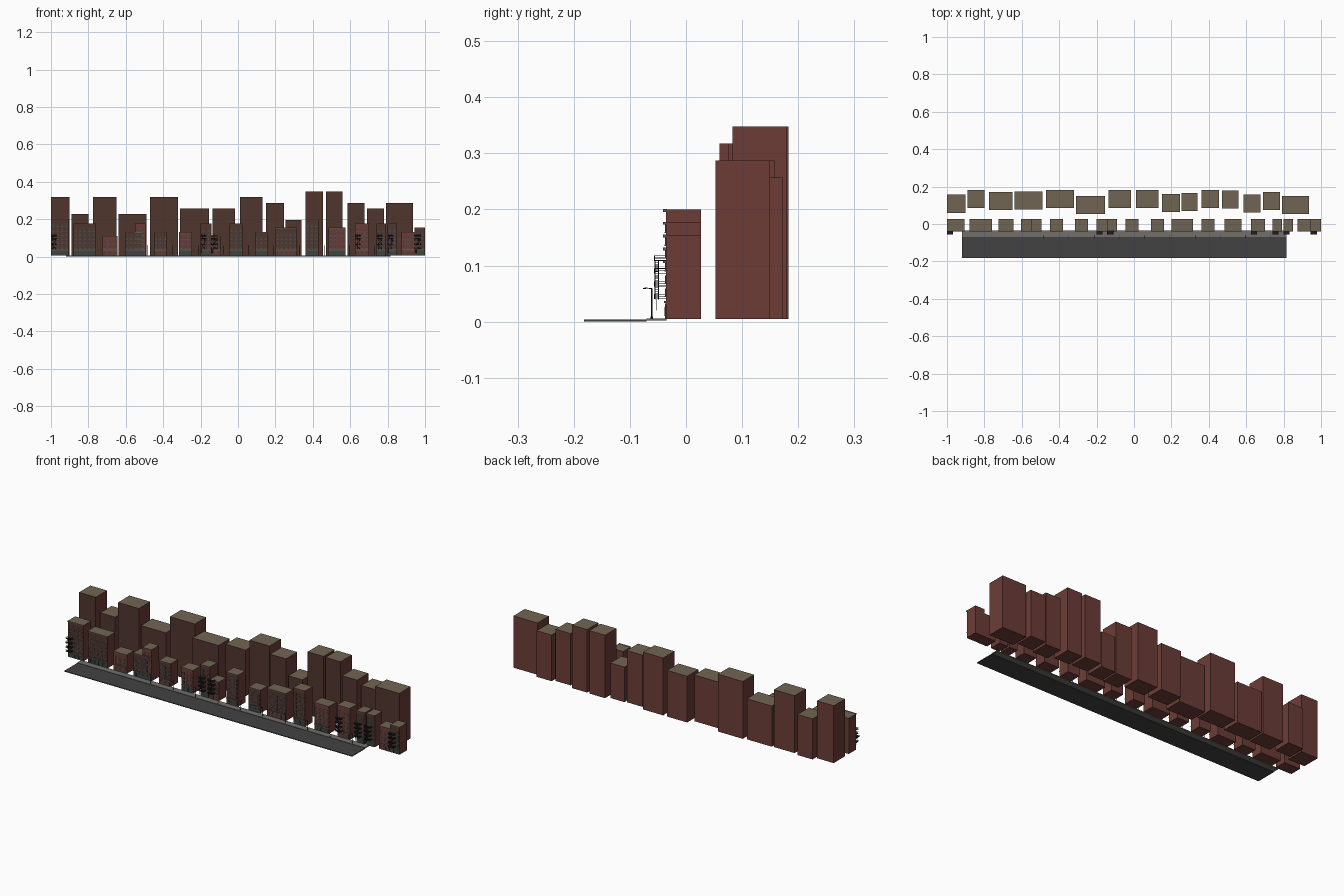
import bpy, bmesh, math
from mathutils import Vector

if "Cube" in bpy.data.objects:
    bpy.data.objects.remove(bpy.data.objects["Cube"])


def mat(name, c):
    m = bpy.data.materials.new(name)
    m.diffuse_color = (*c, 1)
    m.use_nodes = True
    m.node_tree.nodes["Principled BSDF"].inputs["Base Color"].default_value = m.diffuse_color
    return m


BRICK = mat("red brick", (0.150, 0.046, 0.038))
FACADE = mat("dark brown facade", (0.080, 0.036, 0.026))
ROOF = mat("tan roof", (0.165, 0.130, 0.088))
ROAD = mat("asphalt", (0.055, 0.055, 0.055))
WALK = mat("pavement", (0.165, 0.160, 0.150))
IRON = mat("black iron", (0.012, 0.013, 0.015))
GLASS = mat("window glass", (0.050, 0.055, 0.060))
GREEN = mat("green shopfront", (0.040, 0.065, 0.050))
STONE = mat("stone trim", (0.130, 0.095, 0.070))


def finish(bm, name, mats):
    me = bpy.data.meshes.new(name)
    bm.to_mesh(me)
    bm.free()
    for m in mats:
        me.materials.append(m)
    ob = bpy.data.objects.new(name, me)
    bpy.context.collection.objects.link(ob)
    return ob


def add_box(bm, x0, x1, y0, y1, z0, z1, mi=0):
    v = [bm.verts.new((x, y, z)) for z in (z0, z1)
         for x, y in ((x0, y0), (x1, y0), (x1, y1), (x0, y1))]
    for f in ((3, 2, 1, 0), (4, 5, 6, 7), (0, 1, 5, 4),
              (1, 2, 6, 5), (2, 3, 7, 6), (3, 0, 4, 7)):
        bm.faces.new([v[i] for i in f]).material_index = mi


def add_bar(bm, a, b, r, sides=4):
    """Thin prism between two points."""
    a, b = Vector(a), Vector(b)
    d = b - a
    res = bmesh.ops.create_cone(bm, cap_ends=True, segments=sides, radius1=r,
                                radius2=r, depth=d.length)
    rot = d.to_track_quat('Z', 'Y')
    for v in res["verts"]:
        v.co = rot @ v.co + (a + b) / 2


def building(name, x0, x1, y0, y1, top, front=FACADE):
    bm = bmesh.new()
    add_box(bm, x0, x1, y0, y1, BASE, top)
    bm.normal_update()
    for f in bm.faces:  # roof on top, facade to the street, brick elsewhere
        if f.normal.z > 0.5:
            f.material_index = 1
        elif f.normal.y < -0.5:
            f.material_index = 2
    return finish(bm, name, [BRICK, ROOF, front])


BASE = 0.005

# Street
bm = bmesh.new()
add_box(bm, -0.92, 0.815, -0.182, -0.070, 0.0, 0.004)
finish(bm, "road", [ROAD])
bm = bmesh.new()
add_box(bm, -0.92, 0.815, -0.070, -0.035, 0.002, 0.006)
finish(bm, "sidewalk", [WALK])

# Tall back row: x0, x1, back y, storeys
BACK = [(-1.0, -0.90, .157, 9), (-.89, -.80, .182, 6), (-.775, -.65, .172, 9),
        (-.64, -.49, .175, 6), (-.47, -.32, .182, 9), (-.31, -.155, .15, 7),
        (-.135, -.015, .183, 7), (.01, .13, .183, 9), (.15, .245, .16, 8),
        (.255, .34, .166, 5), (.36, .455, .183, 10), (.47, .56, .18, 10),
        (.585, .675, .158, 8), (.69, .78, .172, 7), (.79, .935, .15, 8)]
for i, (x0, x1, yb, n) in enumerate(BACK):
    building(f"back_building_{i + 1}", x0, x1, yb - .097, yb, .044 + .0304 * n)

# Low front row: x0, x1, storeys above the shop, brick front, fire escape
FRONT = [(-1.0, -.905, 7, 0, 1), (-.88, -.76, 6, 0, 0), (-.725, -.645, 3, 1, 0),
         (-.605, -.515, 4, 0, 0), (-.55, -.495, 6, 1, 0), (-.45, -.38, 4, 0, 0),
         (-.315, -.245, 4, 1, 0), (-.20, -.143, 6, 0, 1), (-.143, -.09, 3, 0, 1),
         (-.045, .025, 6, 0, 0), (.09, .16, 4, 0, 0), (.20, .315, 5, 0, 0),
         (.36, .43, 7, 0, 0), (.485, .575, 5, 1, 0), (.625, .70, 6, 1, 1),
         (.74, .79, 6, 0, 1), (.80, .85, 6, 0, 1), (.875, .945, 4, 1, 0),
         (.945, 1.0, 5, 0, 1)]
FLOOR, FY = 0.0228, -0.036


def facade(i, x0, x1, n, top):
    """Windows, sills, shopfront and cornice as thin plates."""
    bm = bmesh.new()
    cols = max(2, round((x1 - x0) / 0.023))
    step = (x1 - x0) / cols
    for r in range(n):
        z = 0.046 + r * FLOOR
        if z + 0.014 > top - 0.006:
            break
        for c in range(cols):
            xc = x0 + (c + .5) * step
            add_box(bm, xc - .005, xc + .005, FY - .001, FY + .001, z, z + .013, 0)
            add_box(bm, xc - .0065, xc + .0065, FY - .002, FY + .001, z - .002, z, 1)
    add_box(bm, x0 + .004, x1 - .004, FY - .0015, FY + .001, BASE, .032, 2)
    for c in range(cols):
        xc = x0 + (c + .5) * step
        add_box(bm, xc - .007, xc + .007, FY - .0025, FY + .001, .010, .026, 0)
    add_box(bm, x0, x1, FY - .003, FY + .001, .033, .037, 1)
    add_box(bm, x0, x1, FY - .005, FY + .002, top - .004, top + .001, 1)
    finish(bm, f"facade_trim_{i}", [GLASS, STONE, GREEN if i % 3 else BRICK])


def fire_escape(i, x0):
    """Stacked balconies with rails and slanted stairs."""
    bm = bmesh.new()
    x1, yo, yi = x0 + .032, -.056, FY
    levels = [.040 + k * FLOOR for k in range(4)]
    for k, z in enumerate(levels):
        add_box(bm, x0, x1, yo, yi, z, z + .0015)
        for h in (.005, .009):
            add_bar(bm, (x0, yo, z + h), (x1, yo, z + h), .0006)
            for x in (x0, x1):
                add_bar(bm, (x, yo, z + h), (x, yi, z + h), .0006)
        for t in range(6):
            x = x0 + (x1 - x0) * t / 5
            add_bar(bm, (x, yo, z), (x, yo, z + .009), .0006)
        if k < 3:
            a, b = (x0 + .004, x1 - .004) if k % 2 else (x1 - .004, x0 + .004)
            for y in (-.055, -.049):
                add_bar(bm, (a, y, z), (b, y, z + FLOOR), .0007)
            for s in range(1, 7):
                x, zz = a + (b - a) * s / 7, z + FLOOR * s / 7
                add_box(bm, x - .002, x + .002, -.055, -.049, zz, zz + .001)
    for x in (x0 + .003, x0 + .008):  # drop ladder
        add_bar(bm, (x, -.052, .02), (x, -.052, levels[0]), .0006)
    finish(bm, f"fire_escape_{i}", [IRON])


for i, (x0, x1, n, red, esc) in enumerate(FRONT, 1):
    top = .040 + FLOOR * n
    building(f"front_building_{i}", x0, x1, FY, .027, top, BRICK if red else FACADE)
    facade(i, x0, x1, n, top)
    if esc:
        fire_escape(i, x0)

# Street lamps
for k in range(10):
    x = -.483 + k * .135
    bm = bmesh.new()
    add_bar(bm, (x, -.061, BASE), (x, -.061, .059), .001, 6)
    add_bar(bm, (x, -.061, .009), (x, -.061, BASE), .002, 6)
    add_bar(bm, (x, -.061, .059), (x, -.074, .060), .0008, 6)
    add_box(bm, x - .0015, x + .0015, -.077, -.071, .058, .060)
    finish(bm, f"street_lamp_{k + 1}", [IRON])
